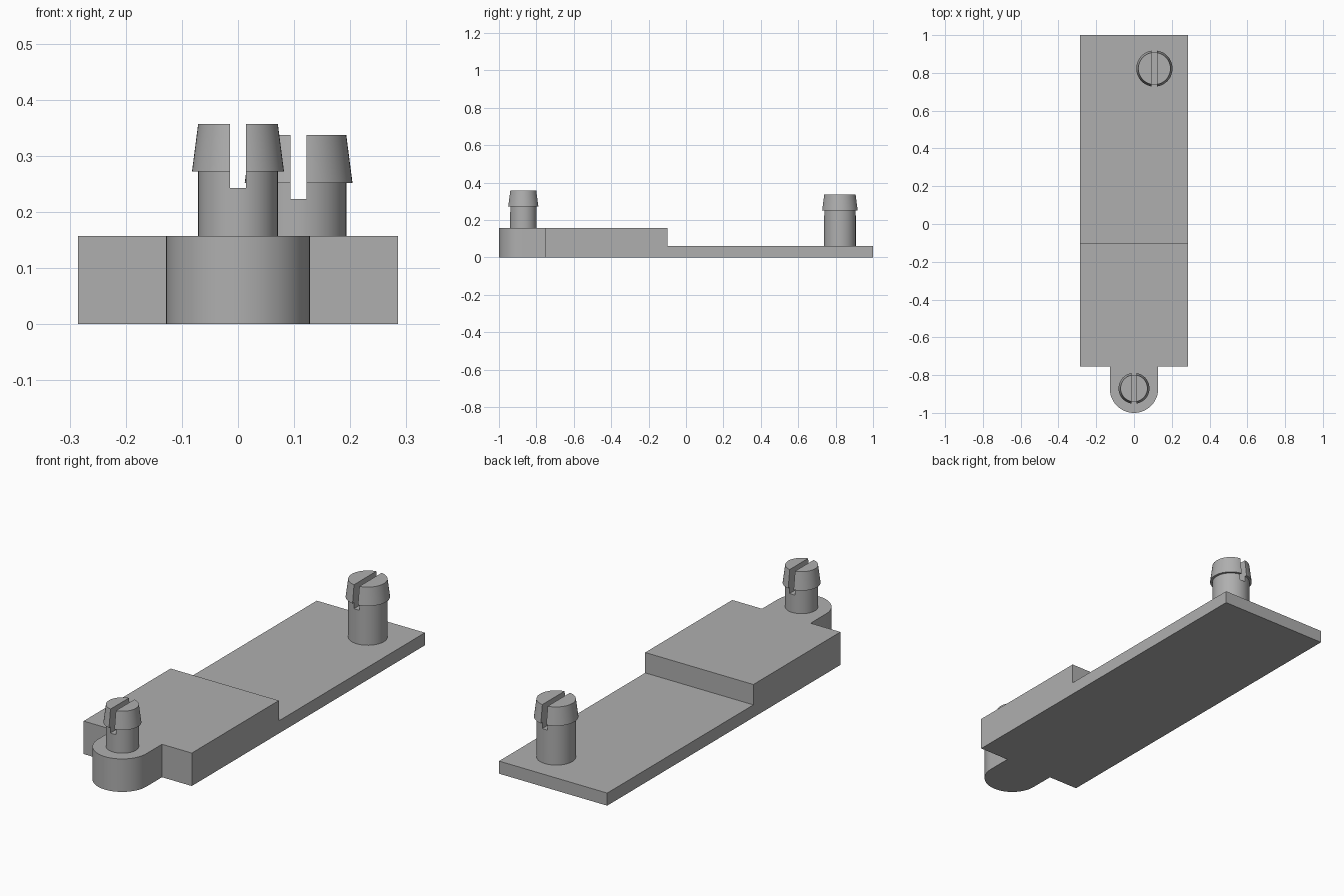
import bpy
import bmesh
from math import cos, sin, pi, radians
from mathutils import Vector

if "Cube" in bpy.data.objects:
    bpy.data.objects.remove(bpy.data.objects["Cube"])

grey = bpy.data.materials.new("plain_grey")
grey.use_nodes = True
colour = (0.43, 0.43, 0.43, 1)
grey.diffuse_color = colour
grey.node_tree.nodes["Principled BSDF"].inputs["Base Color"].default_value = colour


def finish(bm, name):
    bmesh.ops.recalc_face_normals(bm, faces=bm.faces)
    mesh = bpy.data.meshes.new(name)
    bm.to_mesh(mesh)
    bm.free()
    mesh.materials.append(grey)
    obj = bpy.data.objects.new(name, mesh)
    bpy.context.collection.objects.link(obj)
    return obj


def activate(obj):
    bpy.ops.object.select_all(action="DESELECT")
    obj.select_set(True)
    bpy.context.view_layer.objects.active = obj


def smooth(obj):
    activate(obj)
    bpy.ops.object.shade_smooth_by_angle(angle=radians(30))


def prism(name, outline, offset):
    """Extrude a flat outline along the offset."""
    bm = bmesh.new()
    face = bm.faces.new([bm.verts.new(p) for p in outline])
    ext = bmesh.ops.extrude_face_region(bm, geom=[face], use_keep_orig=True)
    moved = [v for v in ext["geom"] if isinstance(v, bmesh.types.BMVert)]
    bmesh.ops.translate(bm, verts=moved, vec=Vector(offset))
    return finish(bm, name)


HALF, FRONT, STEP = 0.285, -0.755, -0.1
THICK, THIN = 0.157, 0.06

# Stepped base plate, a side profile extruded across the width
side = [(FRONT, 0), (1, 0), (1, THIN), (STEP, THIN), (STEP, THICK), (FRONT, THICK)]
prism("base_plate", [(-HALF, y, z) for y, z in side], (2 * HALF, 0, 0))

# Rounded lug at the front
R, LUG_Y, N = 0.128, -0.872, 32
arc = [(R * cos(pi + pi * i / N), LUG_Y + R * sin(pi + pi * i / N), 0) for i in range(N + 1)]
lug = prism("front_lug", [(-R, FRONT, 0)] + arc + [(R, FRONT, 0)], (0, 0, THICK))
smooth(lug)


def peg(name, x, y, base, radius, lip, top, slot_bottom):
    """Lathed snap peg with a tapered head, split by a slot along y."""
    head = top - 0.085
    profile = [(0, base), (radius, base), (radius, head), (lip, head), (radius, top), (0, top)]
    bm = bmesh.new()
    verts = [bm.verts.new((r, 0, z)) for r, z in profile]
    edges = [bm.edges.new(pair) for pair in zip(verts, verts[1:])]
    bmesh.ops.spin(bm, geom=verts + edges, cent=(0, 0, 0), axis=(0, 0, 1),
                   angle=2 * pi, steps=48)
    bmesh.ops.remove_doubles(bm, verts=bm.verts, dist=0.0001)
    bmesh.ops.translate(bm, verts=bm.verts, vec=Vector((x, y, 0)))
    obj = finish(bm, name)

    # Slot cutter, removed after use
    w = 0.0142
    cutter = prism(name + "_slot_cutter",
                   [(x - w, y - 0.2, slot_bottom), (x + w, y - 0.2, slot_bottom),
                    (x + w, y - 0.2, top + 0.1), (x - w, y - 0.2, top + 0.1)], (0, 0.4, 0))
    cutter.hide_render = True
    mod = obj.modifiers.new("slot", "BOOLEAN")
    mod.operation = "DIFFERENCE"
    mod.solver = "EXACT"
    mod.object = cutter
    activate(obj)
    bpy.ops.object.modifier_apply(modifier=mod.name)
    bpy.data.objects.remove(cutter)
    smooth(obj)


peg("front_peg", 0, -0.87, THICK, 0.071, 0.082, 0.357, 0.243)
peg("rear_peg", 0.108, 0.823, THIN, 0.085, 0.096, 0.337, 0.223)
